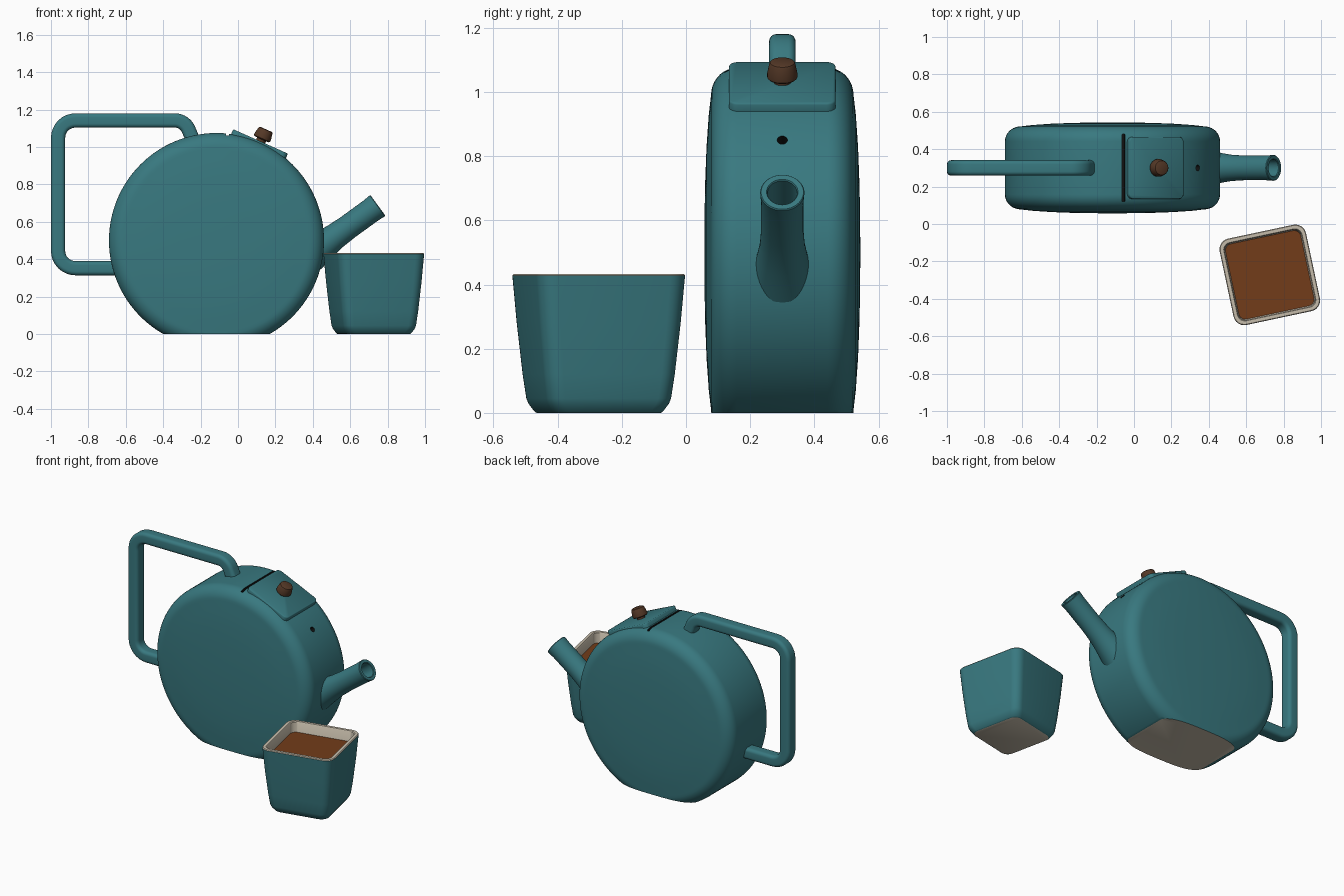
import bpy, bmesh, math
from math import sin, cos, pi, radians
from mathutils import Vector, Matrix

if "Cube" in bpy.data.objects:
    bpy.data.objects.remove(bpy.data.objects["Cube"])


def material(name, rgb):
    m = bpy.data.materials.new(name)
    m.diffuse_color = (*rgb, 1)
    m.use_nodes = True
    m.node_tree.nodes["Principled BSDF"].inputs["Base Color"].default_value = m.diffuse_color
    return m


GLAZE = material("teal_glaze", (0.04, 0.19, 0.215))
CLAY = material("bare_clay", (0.56, 0.50, 0.40))
TEA = material("tea", (0.17, 0.045, 0.01))
WOOD = material("dark_wood", (0.09, 0.04, 0.02))
DARK = material("dark_recess", (0.006, 0.006, 0.006))


def loft(name, rings, mats, bands=None, caps=(0, 0), matrix=Matrix(), smooth=35):
    """Skin a list of point rings; bands and caps hold material slots."""
    bm = bmesh.new()
    rows = [[bm.verts.new(matrix @ Vector(p)) for p in r] for r in rings]
    n = len(rows[0])
    for k, (a, b) in enumerate(zip(rows, rows[1:])):
        for i in range(n):
            f = bm.faces.new((a[i], a[(i + 1) % n], b[(i + 1) % n], b[i]))
            f.material_index = bands[k] if bands else 0
    for row, slot in zip((rows[0], rows[-1]), caps):
        bm.faces.new(row).material_index = slot
    bmesh.ops.recalc_face_normals(bm, faces=bm.faces)
    me = bpy.data.meshes.new(name)
    bm.to_mesh(me)
    bm.free()
    for m in mats:
        me.materials.append(m)
    ob = bpy.data.objects.new(name, me)
    bpy.context.collection.objects.link(ob)
    shade(ob, smooth)
    return ob


def shade(ob, angle=35):
    bpy.ops.object.select_all(action='DESELECT')
    ob.select_set(True)
    bpy.context.view_layer.objects.active = ob
    bpy.ops.object.shade_smooth_by_angle(angle=radians(angle))


def circle(r, z, n=48):
    return [(r * cos(2 * pi * i / n), r * sin(2 * pi * i / n), z) for i in range(n)]


def rounded_rect(hx, hy, r, z, steps=6):
    pts = []
    for q, (sx, sy) in enumerate(((1, 1), (-1, 1), (-1, -1), (1, -1))):
        for i in range(steps + 1):
            a = (q + i / steps) * pi / 2
            pts.append((sx * (hx - r) + r * cos(a), sy * (hy - r) + r * sin(a), z))
    return pts


def carve(ob, cutter):
    """Cut a recess; its walls keep the cutter's material."""
    mod = ob.modifiers.new("cut", 'BOOLEAN')
    mod.operation, mod.object, mod.solver = 'DIFFERENCE', cutter, 'EXACT'
    mod.material_mode = 'TRANSFER'
    bpy.context.view_layer.objects.active = ob
    bpy.ops.object.modifier_apply(modifier=mod.name)
    bpy.data.objects.remove(cutter)


# Frame of the pot: disc centre, and radial placements on its rim
CX, CY, CZ, R = -0.115, 0.30, 0.50, 0.575


def on_rim(tilt):
    return Matrix.Translation((CX, CY, CZ)) @ Matrix.Rotation(radians(tilt), 4, 'Y')


# Pot body: domed disc on edge, sliced flat at the ground
half = [(0.04, 0.243), (0.2, 0.241), (0.33, 0.236), (0.43, 0.229)]
half += [(0.49 + 0.085 * sin(a), 0.142 + 0.08 * cos(a))
         for a in (radians(d) for d in range(0, 91, 10))]
profile = half + [(r, -y) for r, y in reversed(half)]
body = loft("pot_body", [circle(r, y, 128) for r, y in profile], [GLAZE, CLAY],
            matrix=Matrix.Translation((CX, CY, CZ)) @ Matrix.Rotation(pi / 2, 4, 'X'))
bm = bmesh.new()
bm.from_mesh(body.data)
bmesh.ops.bisect_plane(bm, geom=bm.verts[:] + bm.edges[:] + bm.faces[:],
                       plane_co=(0, 0, 0), plane_no=(0, 0, 1), clear_inner=True)
for f in bmesh.ops.holes_fill(bm, edges=[e for e in bm.edges if e.is_boundary])["faces"]:
    f.material_index = 1
    f.smooth = False
bmesh.ops.recalc_face_normals(bm, faces=bm.faces)
bm.to_mesh(body.data)
bm.free()

# Slot behind the lid and the steam vent in front of it
carve(body, loft("slot_cutter", [rounded_rect(0.008, 0.18, 0.004, z) for z in (0.55, 0.65)],
                 [DARK], matrix=on_rim(6)))
carve(body, loft("vent_cutter", [circle(0.016, z, 24) for z in (0.53, 0.65)],
                 [DARK], matrix=on_rim(52.5)))
shade(body)

# Lid: flat rounded plate lying tangent to the rim
loft("lid", [rounded_rect(0.160 - i, 0.166 - i, 0.028 - i, z)
             for i, z in ((0, 0.550), (0, 0.574), (0.002, 0.578), (0.005, 0.580))],
     [GLAZE], matrix=on_rim(24))

# Lid knob on a short stem
loft("lid_knob", [circle(r, z, 32) for r, z in
                  ((0.026, 0.57), (0.026, 0.592), (0.042, 0.593), (0.047, 0.598), (0.047, 0.612),
                   (0.041, 0.642), (0.038, 0.648), (0.032, 0.651))],
     [WOOD], matrix=on_rim(24))

# Spout: hollow tapered tube, origin at the tip and pointing outwards
tip = Matrix.Translation((0.748, CY, 0.688)) @ Matrix.Rotation(radians(90 - 36), 4, 'Y')
loft("spout", [circle(r, z) for r, z in
               ((0.098, -0.45), (0.088, -0.40), (0.078, -0.34), (0.070, -0.28), (0.066, -0.2),
                (0.066, -0.05), (0.069, -0.004), (0.066, 0), (0.049, 0), (0.046, -0.004),
                (0.046, -0.28))],
     [GLAZE], matrix=tip)


# Handle: rounded-square bar swept along a filleted path
def fillet(points, radii, steps=8):
    pts = [Vector(p) for p in points]
    out = [pts[0]]
    for a, b, c, r in zip(pts, pts[1:], pts[2:], radii):
        p, q = b + (a - b).normalized() * r, b + (c - b).normalized() * r
        for i in range(steps + 1):
            t = i / steps
            w = 0.75 * 2 * t * (1 - t)
            out.append((p * (1 - t) ** 2 + q * t * t + b * w) / ((1 - t) ** 2 + t * t + w))
    return out + [pts[-1]]


path = fillet([(-0.225, 1.00), (-0.285, 1.142), (-0.962, 1.142), (-0.962, 0.352), (-0.60, 0.352)],
              (0.05, 0.095, 0.095))
rings = []
for i, p in enumerate(path):
    t = (path[min(i + 1, len(path) - 1)] - path[max(i - 1, 0)]).normalized()
    nrm = Vector((-t.y, t.x))
    rings.append([(p.x + nrm.x * u, CY + v, p.y + nrm.y * u)
                  for u, v, _ in rounded_rect(0.038, 0.041, 0.022, 0)])
loft("handle", rings, [GLAZE])

# Cup: tapered rounded square, glazed outside, bare clay rim, inside and base
cup_at = Matrix.Translation((0.726, -0.272, 0)) @ Matrix.Rotation(radians(12), 4, 'Z')
cup = ((0.170, 0.045, 0), (0.176, 0.047, 0.004), (0.192, 0.05, 0.028), (0.198, 0.05, 0.045),
       (0.208, 0.052, 0.12), (0.224, 0.055, 0.28), (0.236, 0.058, 0.428), (0.232, 0.055, 0.433),
       (0.214, 0.04, 0.433), (0.210, 0.038, 0.428), (0.200, 0.036, 0.28), (0.175, 0.035, 0.05))
loft("cup", [rounded_rect(h, h, r, z) for h, r, z in cup], [GLAZE, CLAY],
     bands=[0] * 6 + [1] * 5, caps=(1, 1), matrix=cup_at)

# Tea filling the cup
loft("tea", [rounded_rect(h, h, 0.036, z) for h, z in ((0.1985, 0.26), (0.2055, 0.365))],
     [TEA], matrix=cup_at)
